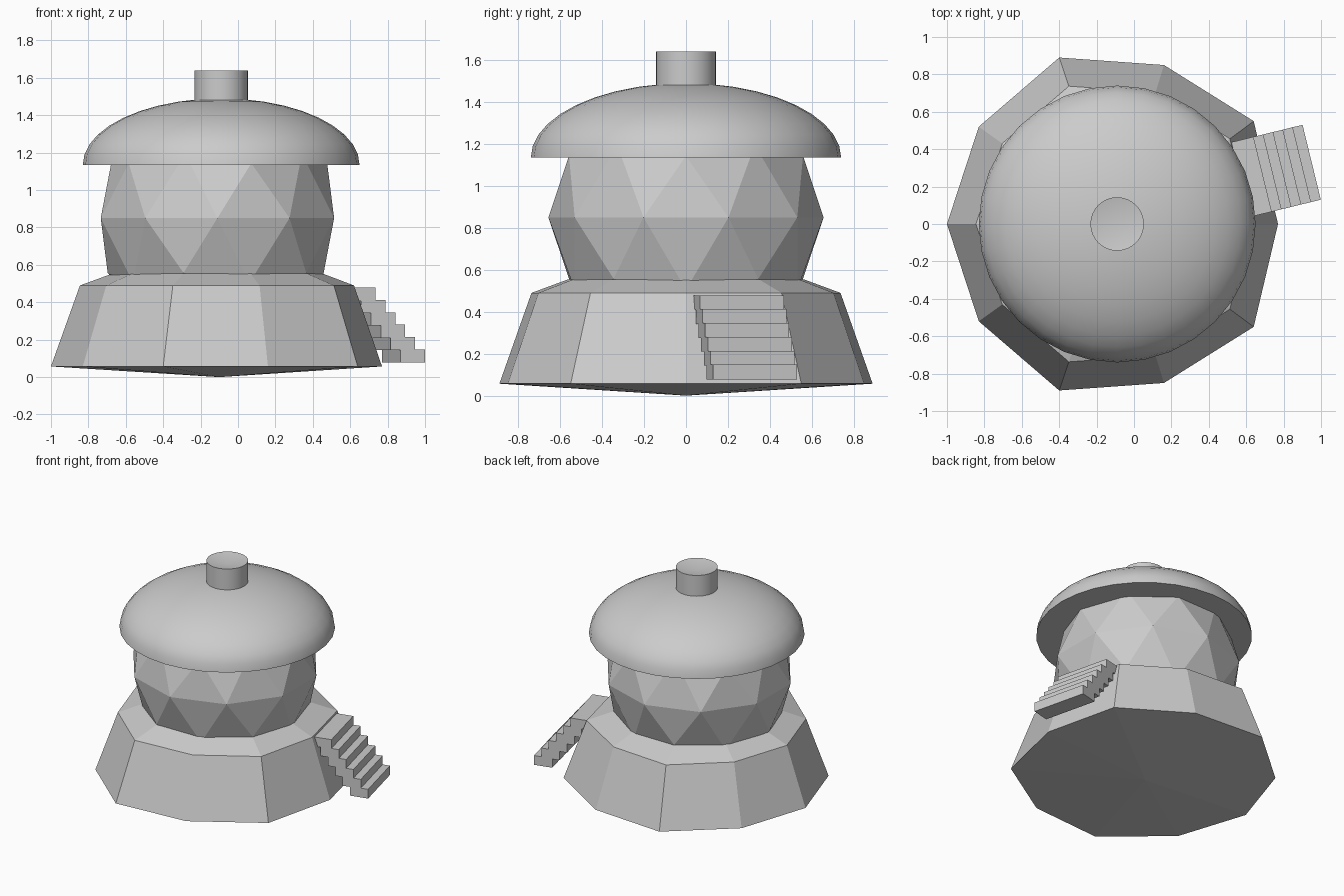
import bpy, bmesh, math
from mathutils import Matrix, Vector

if "Cube" in bpy.data.objects:
    bpy.data.objects.remove(bpy.data.objects["Cube"])


def finish(name, bm, smooth=False):
    bmesh.ops.recalc_face_normals(bm, faces=bm.faces)
    me = bpy.data.meshes.new(name)
    bm.to_mesh(me)
    bm.free()
    ob = bpy.data.objects.new(name, me)
    bpy.context.collection.objects.link(ob)
    if smooth:
        bpy.ops.object.select_all(action='DESELECT')
        ob.select_set(True)
        bpy.context.view_layer.objects.active = ob
        bpy.ops.object.shade_smooth_by_angle(angle=math.radians(35))
    return ob


def skin(bm, rings, bottom, top):
    """Bridge matching rings and close both ends with a fan to a point."""
    vs = [[bm.verts.new(p) for p in r] for r in rings]
    n = len(vs[0])
    lo, hi = bm.verts.new(bottom), bm.verts.new(top)
    for i in range(n):
        j = (i + 1) % n
        for a, b in zip(vs, vs[1:]):
            bm.faces.new((a[i], a[j], b[j], b[i]))
        bm.faces.new((lo, vs[0][j], vs[0][i]))
        bm.faces.new((hi, vs[-1][i], vs[-1][j]))


# Ten-sided rocky base, mirrored across y
half = [(0.77, 0), (0.64, 0.55), (0.16, 0.85), (-0.40, 0.89), (-0.83, 0.52), (-1.0, 0)]
outline = half + [(x, -y) for x, y in half[-2:0:-1]]
cx = -0.10
rings = [[(cx + (x - cx) * s, y * s, z) for x, y in outline]
         for s, z in ((1, 0.057), (0.828, 0.49), (0.63, 0.555))]
bm = bmesh.new()
skin(bm, rings, (cx, 0, 0), (cx, 0, 0.555))
finish("base", bm)

# Faceted body
bm = bmesh.new()
bmesh.ops.create_icosphere(bm, subdivisions=2, radius=0.656,
                           matrix=Matrix.Translation((-0.11, 0, 0.85)))
finish("body", bm)

# Smooth domed roof with a flat underside
bm = bmesh.new()
bmesh.ops.create_uvsphere(bm, u_segments=32, v_segments=20, radius=1)
cut = bmesh.ops.bisect_plane(bm, geom=bm.verts[:] + bm.edges[:] + bm.faces[:], dist=1e-4,
                             plane_co=(0, 0, 0), plane_no=(0, 0, -1), clear_outer=True)
bmesh.ops.holes_fill(bm, edges=[e for e in bm.edges if e.is_boundary], sides=0)
bm.transform(Matrix.Translation((-0.09, 0, 1.135)) @ Matrix.Diagonal((0.74, 0.74, 0.355, 1)))
finish("roof", bm, True)

# Chimney with a slightly dished top
bm = bmesh.new()
circle = [(-0.09 + 0.143 * math.cos(math.tau * i / 32), 0.143 * math.sin(math.tau * i / 32))
          for i in range(32)]
skin(bm, [[(x, y, z) for x, y in circle] for z in (1.45, 1.64)],
     (-0.09, 0, 1.45), (-0.09, 0, 1.615))
finish("chimney", bm, True)

# Steps climbing to the base ledge
angle = math.radians(13.7)
out = Vector((math.cos(angle), math.sin(angle), 0))
rise = 0.066
for i in range(6):
    bm = bmesh.new()
    centre = Vector((0.95, 0.33, 0.08 + rise * (i + 0.5))) - out * (0.067 + 0.054 * i)
    bmesh.ops.create_cube(bm, size=1, matrix=Matrix.Translation(centre)
                          @ Matrix.Rotation(angle, 4, 'Z')
                          @ Matrix.Diagonal((0.134, 0.412, rise + 0.004, 1)))
    finish(f"step_{i + 1}", bm)
